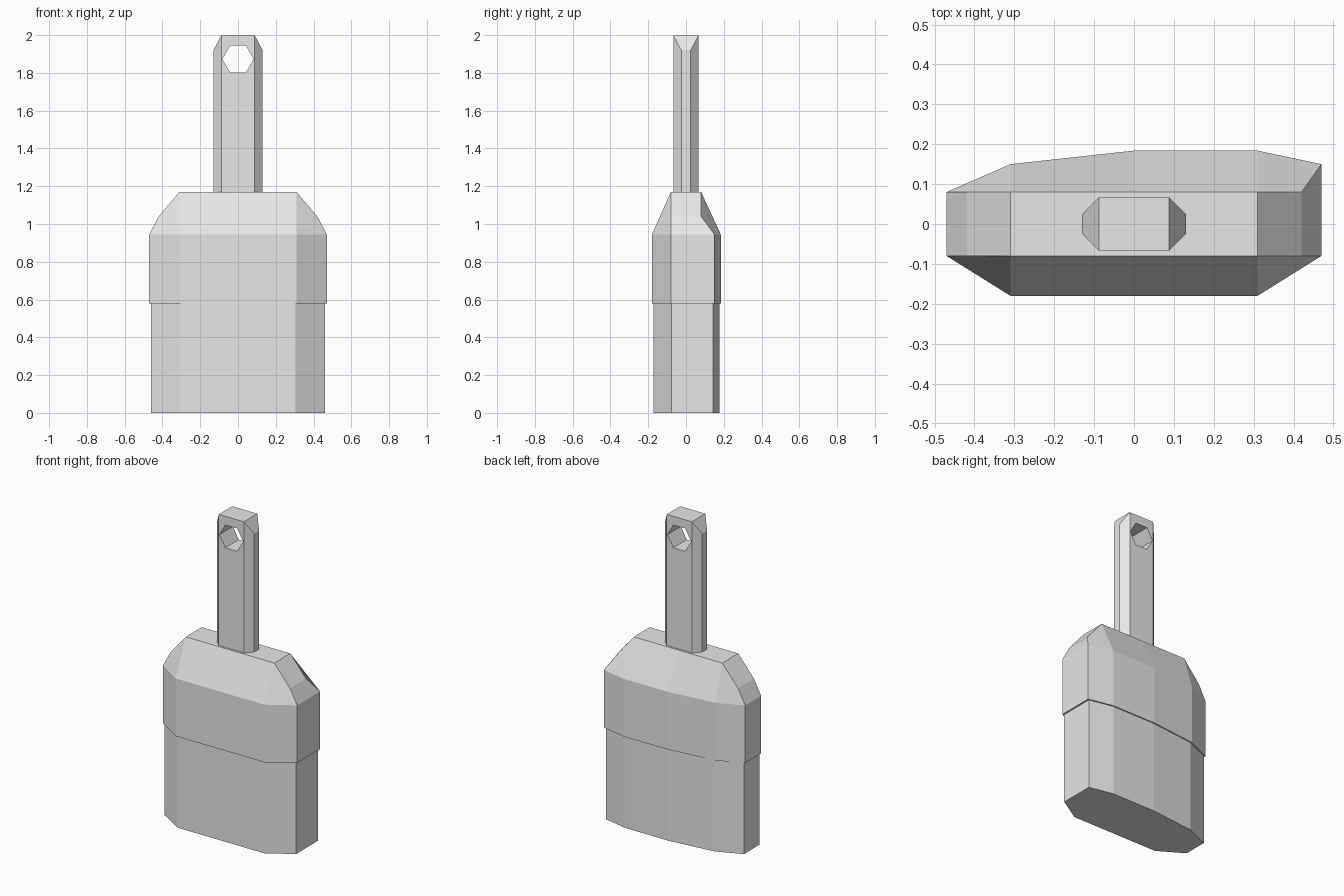
import bpy
import bmesh
import math

cube = bpy.data.objects.get("Cube")
if cube:
    bpy.data.objects.remove(cube, do_unlink=True)

# One plain material for everything
grey = bpy.data.materials.new("light grey")
grey.use_nodes = True
colour = (0.8, 0.8, 0.8, 1.0)
grey.diffuse_color = colour
grey.node_tree.nodes["Principled BSDF"].inputs["Base Color"].default_value = colour


def loft(name, rings):
    """Skin a stack of equal-length rings and cap both ends."""
    bm = bmesh.new()
    loops = [[bm.verts.new(p) for p in ring] for ring in rings]
    n = len(rings[0])
    for low, high in zip(loops, loops[1:]):
        for i in range(n):
            j = (i + 1) % n
            bm.faces.new((low[i], low[j], high[j], high[i]))
    bm.faces.new(loops[0][::-1])
    bm.faces.new(loops[-1])
    bmesh.ops.remove_doubles(bm, verts=bm.verts[:], dist=0.0005)
    bmesh.ops.recalc_face_normals(bm, faces=bm.faces[:])
    mesh = bpy.data.meshes.new(name)
    bm.to_mesh(mesh)
    bm.free()
    mesh.materials.append(grey)
    obj = bpy.data.objects.new(name, mesh)
    bpy.context.collection.objects.link(obj)
    return obj


# Uneven footprint shared by the bristles and the collar
outline = [(-0.47, -0.08), (-0.31, -0.18), (0.31, -0.18), (0.47, -0.08),
           (0.47, 0.15), (0.31, 0.184), (0.0, 0.184), (-0.31, 0.15), (-0.47, 0.08)]


def ring(z, sx=1.0, sy=1.0):
    return [(x * sx, y * sy, z) for x, y in outline]


# Bristle block
loft("bristles", [ring(0, 0.978, 0.96), ring(0.59, 0.978, 0.96)])

# Collar with shoulders sloping to a narrow flat top
shoulder, crown = [], []
for x, y in outline:
    side = math.copysign(0.08, y)
    top = (max(-0.31, min(0.31, x)), side, 1.17)
    crown.append(top)
    shoulder.append((math.copysign(0.42, x), side, 1.04) if abs(x) > 0.4 else top)
loft("collar", [ring(0.58), ring(0.945), shoulder, crown])

# Handle: chamfered bar whose narrow sides slope in at the tip
section = [(-0.13, -0.025), (-0.088, -0.067), (0.088, -0.067), (0.13, -0.025),
           (0.13, 0.025), (0.088, 0.067), (-0.088, 0.067), (-0.13, 0.025)]
base = [(x, y, 1.165) for x, y in section]
sides = [(x, y, 1.92 if abs(x) > 0.1 else 2.0) for x, y in section]
tip = [(math.copysign(0.088, x), math.copysign(0.067, y), 2.0) for x, y in section]
handle = loft("handle", [base, sides, tip])

# Hexagonal hanging hole through the handle
hexagon = [(0.083 * math.cos(i * math.pi / 3), 1.873 + 0.083 * math.sin(i * math.pi / 3))
           for i in range(6)]
cutter = loft("hole_cutter", [[(x, y, z) for x, z in hexagon] for y in (-0.2, 0.2)])
cutter.hide_render = True
cut = handle.modifiers.new("hanging hole", 'BOOLEAN')
cut.operation = 'DIFFERENCE'
cut.solver = 'EXACT'
cut.object = cutter
bpy.context.view_layer.objects.active = handle
bpy.ops.object.modifier_apply(modifier=cut.name)
bpy.data.objects.remove(cutter, do_unlink=True)
